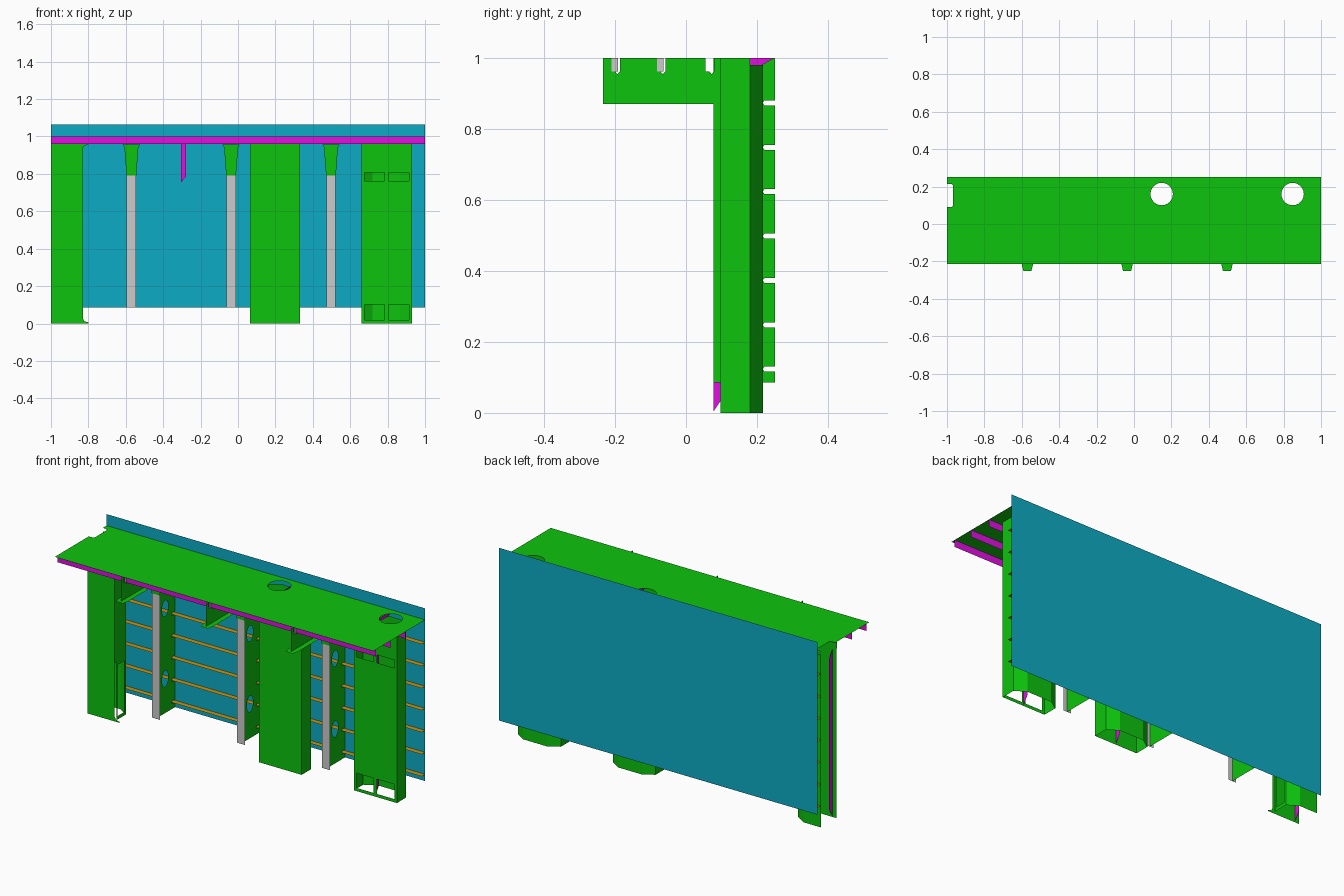
import bpy, bmesh
from math import cos, sin, pi
from mathutils import Vector

if "Cube" in bpy.data.objects:
    bpy.data.objects.remove(bpy.data.objects["Cube"])


def mat(name, rgb):
    m = bpy.data.materials.new(name)
    m.diffuse_color = (*rgb, 1)
    m.use_nodes = True
    m.node_tree.nodes["Principled BSDF"].inputs["Base Color"].default_value = m.diffuse_color
    return m


GREEN = mat("green", (0.004, 0.55, 0.004))
CYAN = mat("cyan", (0.004, 0.41, 0.55))
MAGENTA = mat("magenta", (0.75, 0.005, 0.75))
ORANGE = mat("orange", (0.58, 0.30, 0.005))


def finish(name, bm, material):
    me = bpy.data.meshes.new(name)
    bm.to_mesh(me)
    bm.free()
    ob = bpy.data.objects.new(name, me)
    bpy.context.collection.objects.link(ob)
    if material:
        me.materials.append(material)
    return ob


def plate(name, material, axis, pos, outline, holes=()):
    """Flat sheet perpendicular to an axis, with optional holes."""
    place = {"x": lambda a, b: (pos, a, b),
             "y": lambda a, b: (a, pos, b),
             "z": lambda a, b: (a, b, pos)}[axis]
    normal = Vector(place(0, 0))
    normal = Vector([axis == k for k in "xyz"])
    bm = bmesh.new()
    for loop in (outline, *holes):
        vs = [bm.verts.new(place(*p)) for p in loop]
        for i, v in enumerate(vs):
            bm.edges.new((vs[i - 1], v))
    bmesh.ops.triangle_fill(bm, use_beauty=True, use_dissolve=False,
                            edges=bm.edges[:], normal=normal)
    return finish(name, bm, material)


def wall(name, material, path, z0, z1):
    """Folded vertical sheet following an xy path."""
    bm = bmesh.new()
    low = [bm.verts.new((x, y, z0)) for x, y in path]
    top = [bm.verts.new((x, y, z1)) for x, y in path]
    for i in range(len(path) - 1):
        bm.faces.new((low[i], low[i + 1], top[i + 1], top[i]))
    return finish(name, bm, material)


def rect(a0, a1, b0, b1):
    return [(a0, b0), (a1, b0), (a1, b1), (a0, b1)]


def oval(a, b, ra, rb, n=24):
    return [(a + ra * cos(2 * pi * i / n), b + rb * sin(2 * pi * i / n)) for i in range(n)]


BACK = 0.25
FACE = 0.078
LONGS_Z = [0.123 + 0.125 * i for i in range(7)]
LONGS_Y = [-0.19, -0.062, 0.075]

# Side shell
plate("side_shell", CYAN, "y", BACK, rect(-1, 1, 0.085, 1.065))

# Deck with two round holes and a half opening at the left end
plate("deck", GREEN, "z", 1.0,
      [(-1, -0.215), (1, -0.215), (1, BACK), (-1, BACK), (-1, 0.215), (-0.975, 0.215),
       (-0.967, 0.205), (-0.967, 0.1), (-0.975, 0.09), (-1, 0.09)],
      [oval(0.148, 0.16, 0.06, 0.06), oval(0.848, 0.16, 0.06, 0.06)])

# Shell and deck longitudinals
for z in LONGS_Z:
    plate("shell_longitudinal", ORANGE, "z", z, rect(-1, 1, 0.22, BACK))
for y in LONGS_Y:
    plate("deck_longitudinal", MAGENTA, "y", y, rect(-1, 1, 0.96, 1.0))

# Transverse frames: one web for the side and the deck beam
web = [(-0.234, 0.87), (FACE, 0.87), (FACE, 0.085), (BACK, 0.085)]
for z in LONGS_Z:
    web += [(BACK, z - 0.007), (0.221, z - 0.007), (0.216, z), (0.221, z + 0.007), (BACK, z + 0.007)]
web.append((BACK, 1.0))
for y in reversed(LONGS_Y):
    web += [(y + 0.004, 1.0), (y + 0.004, 0.962), (y - 0.003, 0.954), (y - 0.01, 0.962), (y - 0.02, 0.962), (y - 0.02, 1.0)]
web.append((-0.234, 1.0))
for x in (-0.57, -0.037, 0.497):
    plate("frame_web", GREEN, "x", x, web,
          [oval(0.16, 0.28, 0.028, 0.045), oval(0.16, 0.68, 0.028, 0.045)])
    plate("frame_flange", None, "y", FACE, rect(x - 0.025, x + 0.025, 0.085, 0.79))
    plate("frame_flange_top", GREEN, "y", FACE,
          [(x - 0.026, 0.79), (x + 0.026, 0.79), (x + 0.037, 0.94), (x + 0.047, 0.957),
           (x - 0.047, 0.957), (x - 0.037, 0.94)])
    plate("beam_flange", GREEN, "z", 0.87,
          [(x - 0.022, -0.25), (x + 0.022, -0.25), (x + 0.03, -0.215),
           (x + 0.03, FACE), (x - 0.03, FACE), (x - 0.03, -0.215)])
    for y in LONGS_Y[:2]:
        plate("slot_collar", None, "x", x + 0.003, rect(y - 0.02, y - 0.002, 0.962, 1.0))


def stiffener(x, y):
    # Sniped flat bar standing on a column front
    plate("column_stiffener", MAGENTA, "x", x,
          [(y, 0.005), (y + 0.03, 0.05), (y + 0.03, 0.91), (y, 0.955)])


# Full trunk columns, open at the bottom
for x0, x1, windows in ((0.065, 0.332, False), (0.66, 0.93, True)):
    front, mid = 0.097, (x0 + x1) / 2
    holes = []
    if windows:
        for z0, z1 in ((0.018, 0.102), (0.762, 0.807)):
            holes += [rect(x0 + 0.015, mid - 0.013, z0, z1), rect(mid + 0.01, x1 - 0.015, z0, z1)]
    plate("column_front", GREEN, "y", front, rect(x0, x1, 0, 1.0), holes)
    for x, s in ((x0, 1), (x1, -1)):
        wall("column_side", GREEN, [(x, front), (x, 0.18)], 0, 1.0)
        wall("column_chamfer", GREEN, [(x, 0.18), (x + s * 0.06, 0.217)], 0, 0.98)
    wall("column_back", GREEN, [(x0 + 0.06, 0.217), (x1 - 0.06, 0.217)], 0, 0.98)
    stiffener(mid, front)
    plate("deck_stiffener", MAGENTA, "x", mid,
          [(front, 0.98), (0.215, 0.98), (BACK, 1.0), (front, 1.0)])

# Half column cut by the left end, with an opening in its side
plate("half_column_front", GREEN, "y", FACE,
      [(-1, 0), (-0.8, 0), (-0.8, 0.006), (-0.822, 0.012), (-0.83, 0.03),
       (-0.83, 0.935), (-0.822, 0.95), (-0.8, 0.957), (-0.8, 1.0), (-1, 1.0)])
plate("half_column_side", GREEN, "x", -0.83,
      [(0.097, 0), (0.18, 0), (0.18, 1.0), (FACE, 1.0), (FACE, 0.33), (0.097, 0.33)],
      [rect(0.107, 0.168, 0.02, 0.31)])
wall("half_column_back", GREEN, [(-0.83, 0.18), (-0.89, 0.217), (-1, 0.217)], 0, 0.98)
stiffener(-0.975, FACE)

# Sniped hanger bar between the left frames
plate("hanger_bar", MAGENTA, "y", 0.2,
      [(-0.305, 0.755), (-0.278, 0.785), (-0.278, 1.0), (-0.305, 1.0)])
